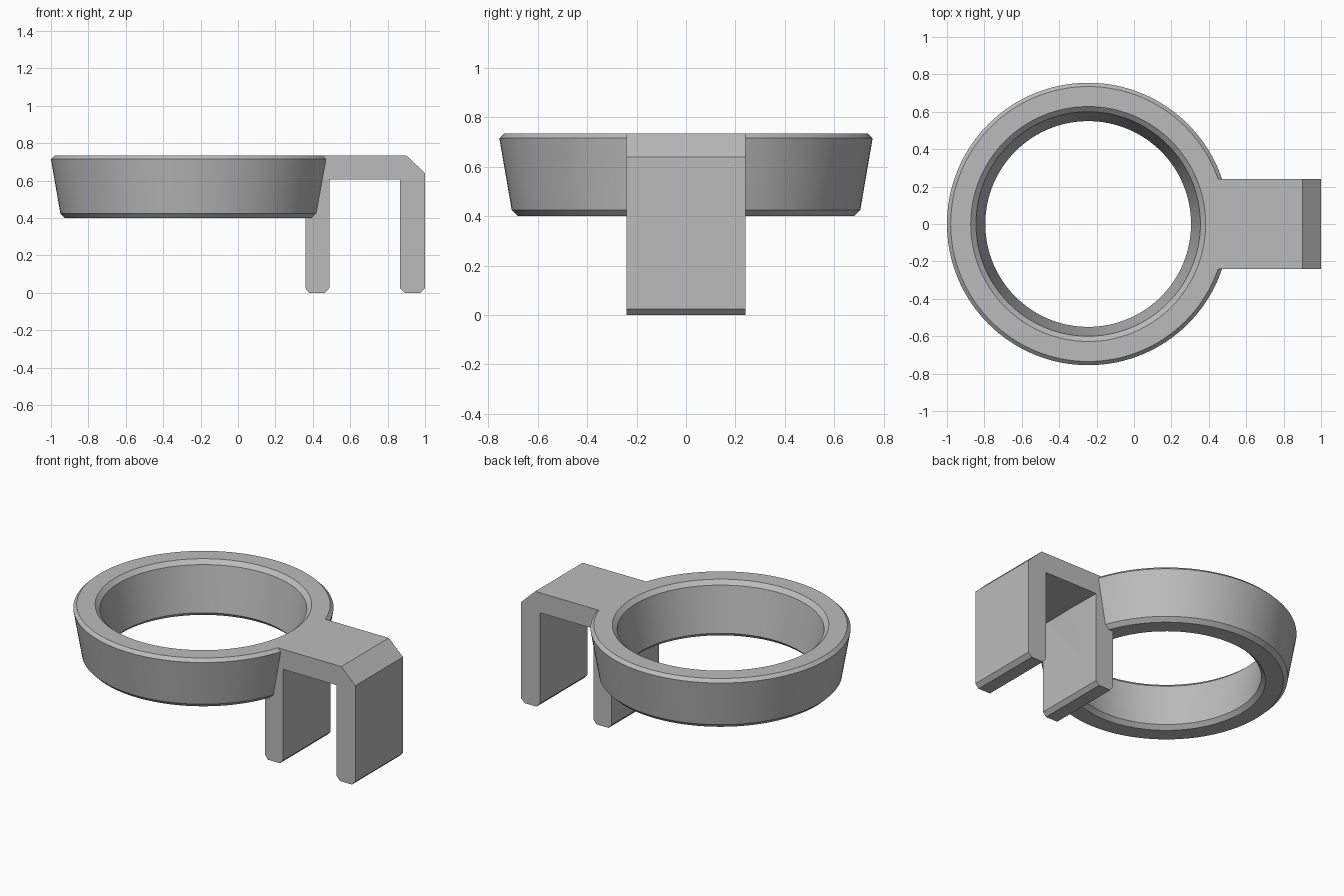
import bpy, bmesh, math
from mathutils import Matrix, Vector

cube = bpy.data.objects.get("Cube")
if cube:
    bpy.data.objects.remove(cube, do_unlink=True)

RING_X = -0.245
HALF_WIDTH = 0.24
SEGMENTS = 128

grey = bpy.data.materials.new("plain grey")
grey.use_nodes = True
colour = (0.5, 0.5, 0.5, 1)
grey.diffuse_color = colour
grey.node_tree.nodes["Principled BSDF"].inputs["Base Color"].default_value = colour


def make_object(name, bm):
    bmesh.ops.recalc_face_normals(bm, faces=bm.faces)
    mesh = bpy.data.meshes.new(name)
    bm.to_mesh(mesh)
    bm.free()
    mesh.materials.append(grey)
    obj = bpy.data.objects.new(name, mesh)
    bpy.context.collection.objects.link(obj)
    return obj


def lathe(name, profile):
    """Closed (radius, height) profile turned about the vertical axis."""
    bm = bmesh.new()
    verts = [bm.verts.new((r, 0, z)) for r, z in profile]
    edges = [bm.edges.new((v, verts[i - 1])) for i, v in enumerate(verts)]
    bmesh.ops.spin(bm, geom=verts + edges, cent=(0, 0, 0), axis=(0, 0, 1),
                   angle=math.tau, steps=SEGMENTS, use_duplicate=False)
    bmesh.ops.remove_doubles(bm, verts=bm.verts, dist=0.0005)
    bm.transform(Matrix.Translation((RING_X, 0, 0)))
    return make_object(name, bm)


def extrude_side(name, outline):
    """(x, z) outline extruded across the width."""
    bm = bmesh.new()
    face = bm.faces.new([bm.verts.new((x, -HALF_WIDTH, z)) for x, z in outline])
    result = bmesh.ops.extrude_face_region(bm, geom=[face])
    moved = [g for g in result["geom"] if isinstance(g, bmesh.types.BMVert)]
    bmesh.ops.translate(bm, verts=moved, vec=Vector((0, 2 * HALF_WIDTH, 0)))
    return make_object(name, bm)


# Tapered ring with chamfered rims
ring = lathe("ring_holder", [
    (0.735, 0.735), (0.755, 0.715), (0.705, 0.425), (0.68, 0.40),
    (0.575, 0.40), (0.55, 0.425), (0.60, 0.71), (0.628, 0.735)])

# Hook clip: inner leg, bridge and outer leg in one outline
clip = extrude_side("hook_clip", [
    (0.42, 0.735), (0.90, 0.735), (1.0, 0.64), (1.0, 0.025), (0.975, 0),
    (0.89, 0), (0.867, 0.025), (0.867, 0.607), (0.488, 0.607),
    (0.488, 0.025), (0.465, 0), (0.38, 0), (0.36, 0.025), (0.36, 0.60)])

# Fuse the clip into the ring
union = ring.modifiers.new("fuse clip", 'BOOLEAN')
union.operation = 'UNION'
union.solver = 'EXACT'
union.object = clip
bpy.ops.object.select_all(action='DESELECT')
ring.select_set(True)
bpy.context.view_layer.objects.active = ring
bpy.ops.object.modifier_apply(modifier=union.name)
bpy.data.objects.remove(clip, do_unlink=True)
bpy.ops.object.shade_smooth_by_angle(angle=math.radians(25))
